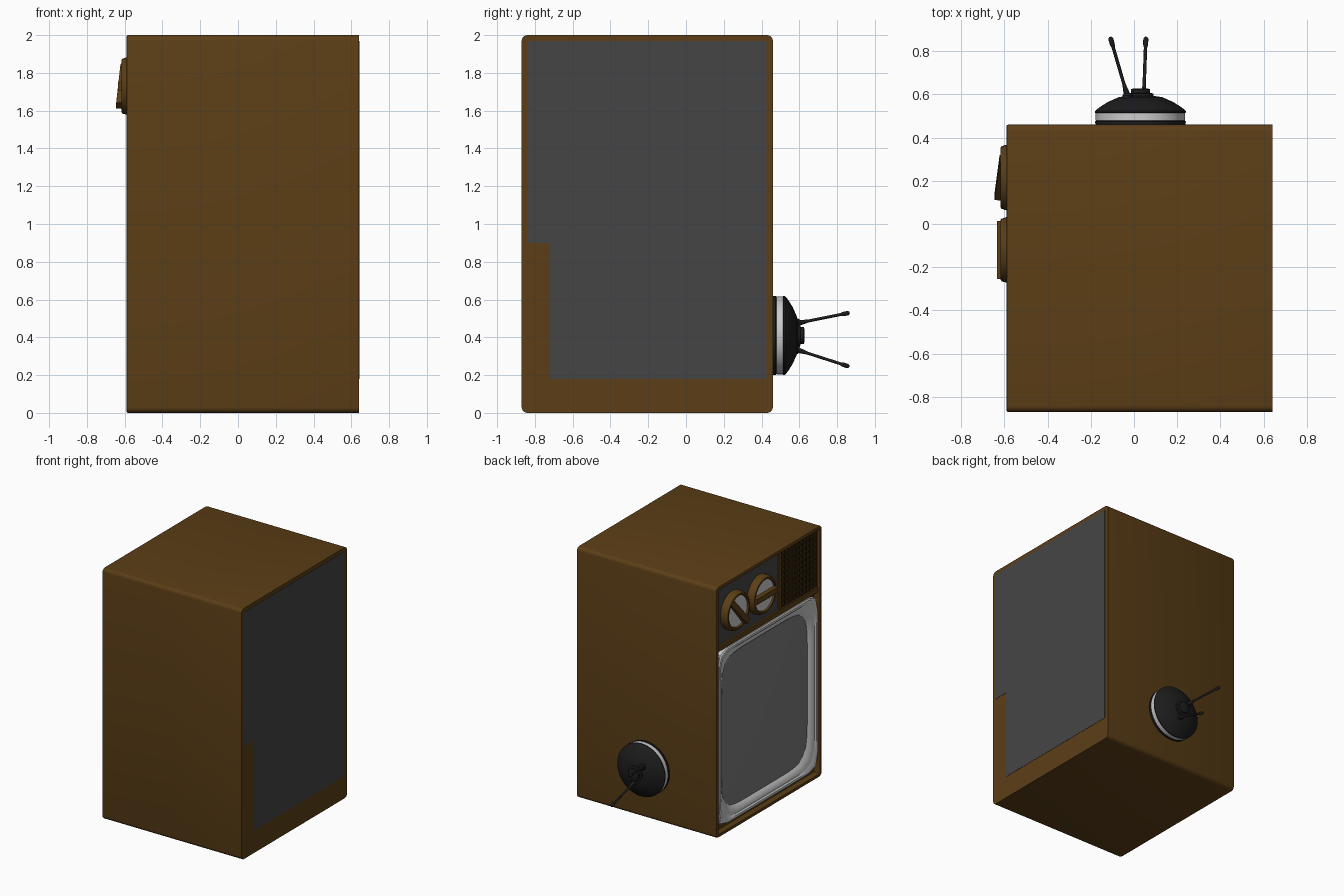
import bpy, bmesh, math
from mathutils import Vector, Matrix

if "Cube" in bpy.data.objects:
    bpy.data.objects.remove(bpy.data.objects["Cube"])

def mat(name, r, g, b):
    m = bpy.data.materials.new(name)
    m.diffuse_color = (r, g, b, 1)
    m.use_nodes = True
    m.node_tree.nodes["Principled BSDF"].inputs["Base Color"].default_value = m.diffuse_color
    return m

WOOD = mat("wood", .105, .048, .008)
DARKWOOD = mat("dark_wood", .035, .017, .004)
BLACK = mat("black", .012, .012, .013)
CHAR = mat("charcoal", .06, .06, .06)
SILVER = mat("silver", .62, .62, .62)
GLASS = mat("glass", .2, .2, .2)

def finish(name, bm, m, smooth=True):
    bmesh.ops.recalc_face_normals(bm, faces=bm.faces[:])
    me = bpy.data.meshes.new(name)
    bm.to_mesh(me)
    bm.free()
    me.materials.append(m)
    ob = bpy.data.objects.new(name, me)
    bpy.context.collection.objects.link(ob)
    if smooth:
        bpy.ops.object.select_all(action='DESELECT')
        ob.select_set(True)
        bpy.context.view_layer.objects.active = ob
        bpy.ops.object.shade_smooth_by_angle(angle=math.radians(35))
    return ob

def add_box(bm, lo, hi):
    lo, hi = Vector(lo), Vector(hi)
    return bmesh.ops.create_cube(bm, size=1, matrix=Matrix.Translation((lo + hi) / 2) @ Matrix.Diagonal((*(hi - lo), 1)))["verts"]

def box(name, lo, hi, m):
    bm = bmesh.new()
    add_box(bm, lo, hi)
    return finish(name, bm, m, False)

def loft(name, rings, m, cap_start=False, cap_end=False):
    bm = bmesh.new()
    rows = [[bm.verts.new(p) for p in ring] for ring in rings]
    n = len(rows[0])
    for a, b in zip(rows, rows[1:]):
        for i in range(n):
            j = (i + 1) % n
            bm.faces.new((a[i], a[j], b[j], b[i]))
    if cap_start:
        bm.faces.new(rows[0])
    if cap_end:
        bm.faces.new(rows[-1])
    return finish(name, bm, m)

def lathe(name, start, axis, profile, m, n=32):
    # profile: (radius, distance along axis) pairs, closed at both ends
    axis = Vector(axis).normalized()
    u = axis.orthogonal().normalized()
    v = axis.cross(u)
    rings = [[Vector(start) + axis * d + r * (u * math.cos(2 * math.pi * i / n) + v * math.sin(2 * math.pi * i / n))
              for i in range(n)] for r, d in profile]
    return loft(name, rings, m, True, True)

# Cabinet lying on its side: rounded long edges, recessed front facing -x
bm = bmesh.new()
add_box(bm, (-.59, -.87, 0), (.64, .46, 2))
long_edges = [e for e in bm.edges if abs(e.verts[0].co.x - e.verts[1].co.x) > .5]
bmesh.ops.bevel(bm, geom=long_edges, offset=.03, segments=4, profile=.5, affect='EDGES')
bm.normal_update()
front = min(bm.faces, key=lambda f: f.calc_center_median().x)
bmesh.ops.bevel(bm, geom=list(front.edges), offset=.008, segments=2, profile=.5, affect='EDGES')
bm.normal_update()
front = [max((f for f in bm.faces if f.normal.x < -.99), key=lambda f: f.calc_area())]
bmesh.ops.inset_region(bm, faces=front, thickness=.018)
bmesh.ops.translate(bm, verts=front[0].verts, vec=(0, 0, 0))
ext = bmesh.ops.extrude_discrete_faces(bm, faces=front)["faces"]
bmesh.ops.translate(bm, verts=ext[0].verts, vec=(.05, 0, 0))
finish("cabinet", bm, WOOD)

# Back cover with its notched corner
outline = [(-.84, .9), (-.72, .9), (-.72, .18), (.425, .18), (.425, 1.97), (-.84, 1.97)]
bm = bmesh.new()
f = bm.faces.new([bm.verts.new((.637, y, z)) for y, z in outline])
r = bmesh.ops.extrude_face_region(bm, geom=[f])
bmesh.ops.translate(bm, verts=[v for v in r["geom"] if isinstance(v, bmesh.types.BMVert)], vec=(.005, 0, 0))
finish("back_cover", bm, CHAR, False)

# Picture tube surround and bulging glass
def squircle(x, hy, hz, e, n=64):
    pts = []
    for i in range(n):
        c, s = math.cos(2 * math.pi * i / n), math.sin(2 * math.pi * i / n)
        k = (abs(c) ** e + abs(s) ** e) ** (-1 / e)
        pts.append((x, -.205 + hy * k * c, .765 + hz * k * s))
    return pts

loft("screen_frame", [squircle(*p) for p in [
    (-.54, .63, .70, 16), (-.578, .63, .70, 16), (-.585, .622, .692, 16), (-.585, .605, .675, 14),
    (-.575, .595, .665, 12), (-.575, .58, .65, 10), (-.56, .555, .625, 8), (-.545, .54, .61, 7)]], SILVER)
loft("screen_glass", [squircle(-.547 - .035 * (1 - t * t), .545 * t, .615 * t, 3 + 4 * t)
                      for t in (1, .9, .75, .6, .4, .2, .05)], GLASS, False, True)

# Control panel
box("control_panel", (-.56, -.36, 1.51), (-.53, .44, 1.975), CHAR)
box("divider_rail", (-.575, -.845, 1.47), (-.53, .44, 1.51), WOOD)
box("panel_post", (-.57, -.385, 1.51), (-.53, -.36, 1.975), WOOD)

# Tuning knobs with pointer grips
for n, (yc, ang, h0, h1) in enumerate([(.215, 50, .645, .622), (-.12, 0, .635, .635)], 1):
    lathe(f"knob_{n}", (-.54, yc, 1.73), (-1, 0, 0),
          [(.152, 0), (.152, .05), (.145, .072), (.138, .078), (.125, .078), (.12, .062)], WOOD, 40)
    lathe(f"knob_face_{n}", (-.6, yc, 1.73), (-1, 0, 0), [(.122, 0), (.12, .006)], SILVER, 40)
    bm = bmesh.new()
    vs = add_box(bm, (-.63, -.135, -.028), (-.6, .135, .028))
    for v in vs:
        if v.co.x < -.62:
            v.co.x = -h0 if v.co.y < 0 else -h1
            v.co.z *= .8
    bmesh.ops.rotate(bm, verts=bm.verts, matrix=Matrix.Rotation(math.radians(ang), 3, 'X'))
    bmesh.ops.translate(bm, verts=bm.verts, vec=(0, yc, 1.73))
    finish(f"knob_grip_{n}", bm, WOOD, False)

# Speaker grille: backing plate and crossed bars
box("speaker_backing", (-.548, -.845, 1.51), (-.53, -.385, 1.975), BLACK)
bm = bmesh.new()
N = 10
for i in range(N + 1):
    y = -.84 + .45 * i / N
    z = 1.516 + .452 * i / N
    add_box(bm, (-.565, y - .008, 1.51), (-.545, y + .008, 1.975))
    add_box(bm, (-.563, -.845, z - .008), (-.545, -.385, z + .008))
finish("speaker_grille", bm, DARKWOOD, False)

# Antenna: stepped round base on the +y face, then two rods
A = (.03, .455, .41)
lathe("antenna_foot", A, (0, 1, 0), [(.208, 0), (.21, .02), (.2, .026)], BLACK, 40)
lathe("antenna_band", A, (0, 1, 0), [(.2, .018), (.207, .025), (.207, .058), (.2, .064)], SILVER, 40)
lathe("antenna_dome", A, (0, 1, 0), [(.2, .056), (.21, .06), (.21, .068), (.19, .085), (.15, .11), (.1, .132),
      (.06, .138), (.06, .148), (.045, .152), (.045, .168), (.035, .172)], BLACK, 40)
for n, (p, q) in enumerate([((-.03, .59, .475), (-.11, .865, .53)), ((.045, .585, .335), (.055, .865, .245))], 1):
    d = Vector(q) - Vector(p)
    L = d.length
    lathe(f"antenna_rod_{n}", p, d, [(.016, -.02), (.014, .02), (.008, .06), (.008, L * .83),
          (.012, L * .88), (.012, L * .97), (.006, L)], BLACK, 12)
    lathe(f"antenna_hub_{n}", Vector(p) - Vector((0, .02, 0)), (0, 1, 0), [(.024, 0), (.024, .025), (.016, .035)], BLACK, 16)
